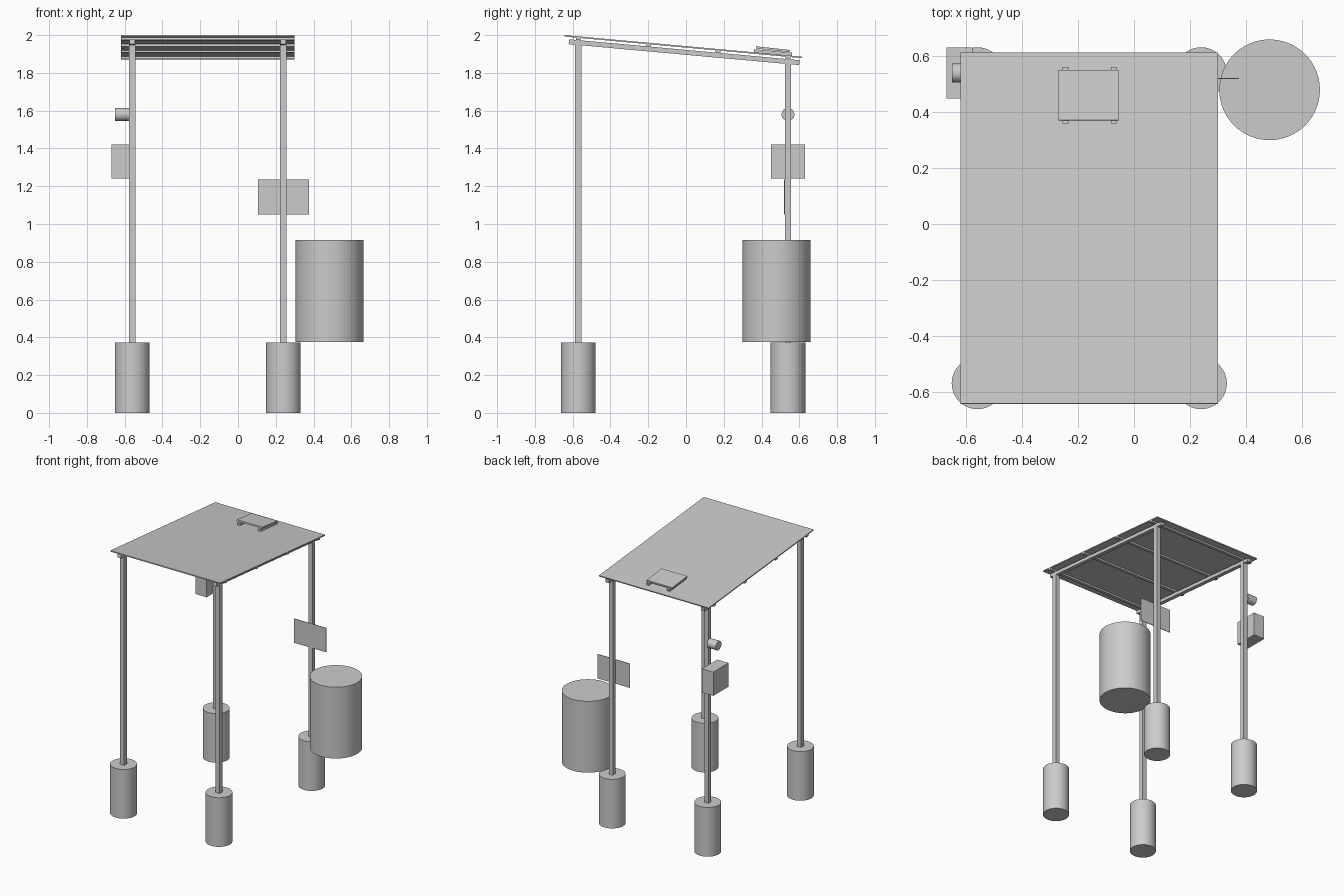
import bpy
import math
from mathutils import Matrix, Vector

cube = bpy.data.objects.get("Cube")
if cube:
    bpy.data.objects.remove(cube, do_unlink=True)

grey = bpy.data.materials.new("plain grey")
grey.use_nodes = True
COLOUR = (0.6, 0.6, 0.6, 1)
grey.diffuse_color = COLOUR
grey.node_tree.nodes["Principled BSDF"].inputs["Base Color"].default_value = COLOUR


def box(name, centre, size, tilt=0.0):
    bpy.ops.mesh.primitive_cube_add(size=1, location=centre, rotation=(tilt, 0, 0))
    ob = bpy.context.object
    ob.name = name
    ob.data.transform(Matrix.Diagonal((*size, 1)))
    ob.data.materials.append(grey)
    return ob


def cylinder(name, centre, radius, depth, turn=0.0):
    bpy.ops.mesh.primitive_cylinder_add(vertices=64, radius=radius, depth=depth,
                                        location=centre, rotation=(0, turn, 0))
    ob = bpy.context.object
    ob.name = name
    ob.data.materials.append(grey)
    bpy.ops.object.shade_smooth_by_angle(angle=math.radians(40))
    return ob


SLOPE = 0.0907
TILT = -math.atan(SLOPE)
POST_X = {"right": -0.56, "left": 0.24}
POST_Y = {"front": -0.57, "back": 0.54}
POST = 0.034
FOOT_HEIGHT = 0.372


def roof_top(y):
    return 2.0 - SLOPE * (y + 0.643)


def sloped(name, x, y, size, depth):
    """Box parallel to the roof, its top at the given depth under the roof surface."""
    z = roof_top(y) - depth - size[2] / 2
    return box(name, (x, y, z), size, TILT)


# Footings and posts
for side, x in POST_X.items():
    for end, y in POST_Y.items():
        cylinder(f"{end}_{side}_footing", (x, y, FOOT_HEIGHT / 2), 0.092, FOOT_HEIGHT)
        top = roof_top(y) - 0.035
        box(f"{end}_{side}_post", (x, y, top / 2), (POST, POST, top))
    # Rafter over each pair of posts
    sloped(f"{side}_rafter", x, -0.01, (0.03, 1.225, 0.026), 0.02)

# Purlins and roof sheet
for i in range(4):
    y = POST_Y["front"] + 0.37 * i
    sloped(f"purlin_{i + 1}", -0.16, y, (0.92, 0.026, 0.012), 0.008)
sloped("roof_sheet", -0.16, -0.0145, (0.92, 1.262, 0.008), 0)

# Small panel on two rails
for side, x in (("right", -0.245), ("left", -0.073)):
    sloped(f"{side}_panel_rail", x, 0.46, (0.02, 0.202, 0.016), -0.016)
box("roof_panel", (-0.1625, 0.46, 1.925), (0.215, 0.18, 0.012), -0.11)

# Barrel beside the back left post
cylinder("barrel", (0.485, 0.48, 0.645), 0.18, 0.54)

# Sign plate on the back left post
box("sign_plate", (0.24, 0.521, 1.143), (0.27, 0.004, 0.183))

# Control box and round sensor on the back right post
box("control_box", (-0.624, 0.54, 1.33), (0.094, 0.182, 0.18))
cylinder("round_sensor", (-0.614, 0.54, 1.58), 0.034, 0.074, math.pi / 2)
